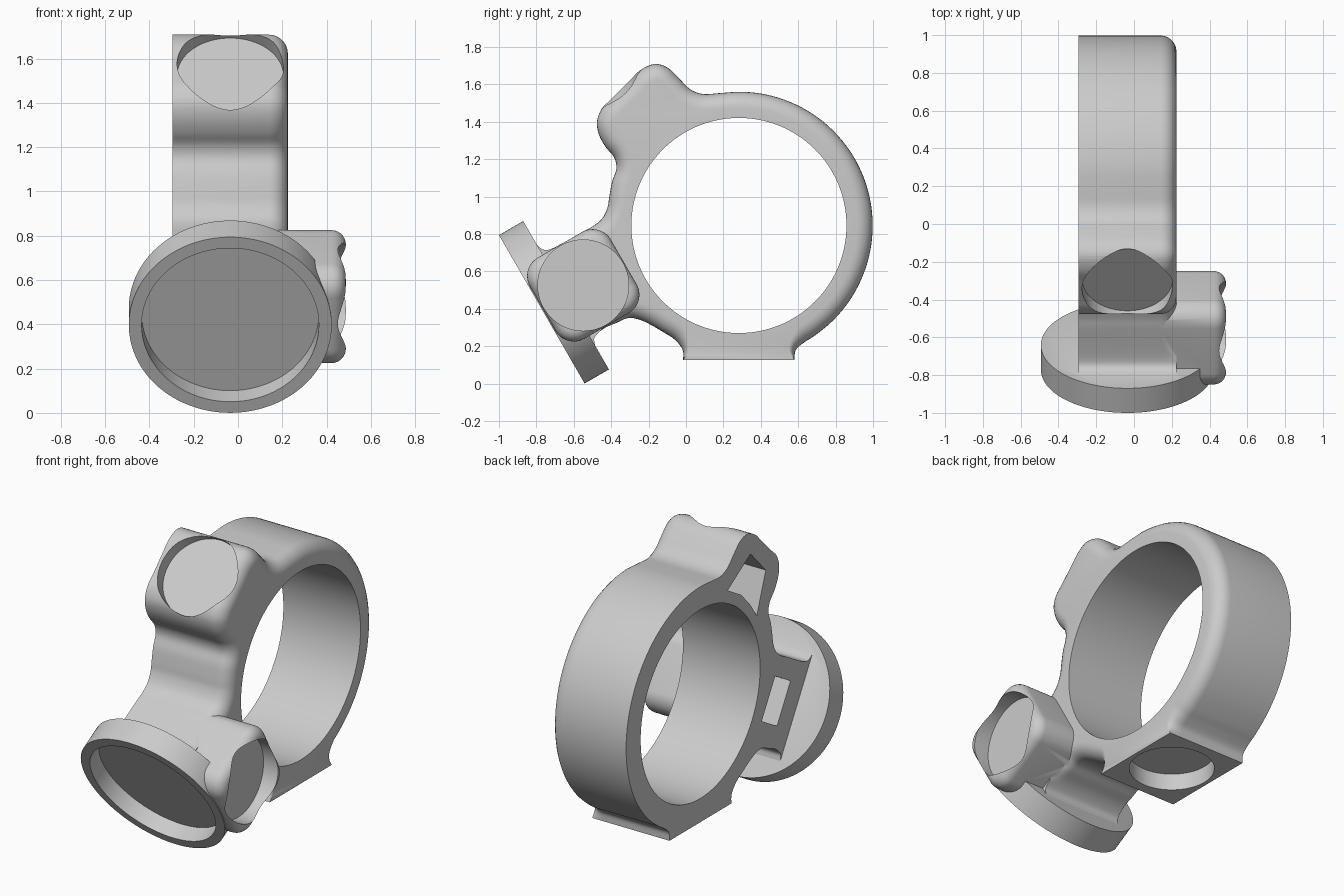
import bpy, bmesh, math
from mathutils import Vector

if "Cube" in bpy.data.objects:
    bpy.data.objects.remove(bpy.data.objects["Cube"], do_unlink=True)

SHADE = (0.6, 0.6, 0.6, 1)
grey = bpy.data.materials.new("plain_grey")
grey.use_nodes = True
grey.diffuse_color = SHADE
grey.node_tree.nodes["Principled BSDF"].inputs["Base Color"].default_value = SHADE

MID_X = -0.035                      # middle of the band's width
LEFT, RIGHT = -0.295, 0.225         # flat side and rounded side of the band
RING_Y, RING_Z, RING_R, BORE_R = 0.283, 0.845, 0.715, 0.575
CUP_Y, CUP_Z = -0.771, 0.397        # middle of the front cup's face
AXIS = Vector((0, math.cos(math.radians(30)), 0.5))


def tilt(u, v):
    """Point in the side plane, u along the cup axis and v across it."""
    return (CUP_Y + AXIS.y * u - AXIS.z * v, CUP_Z + AXIS.z * u + AXIS.y * v)


def smooth_path(points, steps=4):
    """Catmull-Rom curve through the points."""
    p = [Vector(q) for q in points]
    p = [2 * p[0] - p[1]] + p + [2 * p[-1] - p[-2]]
    out = []
    for a, b, c, d in zip(p, p[1:], p[2:], p[3:]):
        for k in range(steps):
            t = k / steps
            out.append(0.5 * (2 * b + (c - a) * t + (2 * a - 5 * b + 4 * c - d) * t * t
                              + (3 * b - a - 3 * c + d) * t ** 3))
    return out + [p[-2]]


def make_object(name, bm):
    bmesh.ops.recalc_face_normals(bm, faces=bm.faces)
    if bm.calc_volume(signed=True) < 0:
        bmesh.ops.reverse_faces(bm, faces=bm.faces)
    mesh = bpy.data.meshes.new(name)
    bm.to_mesh(mesh)
    bm.free()
    obj = bpy.data.objects.new(name, mesh)
    bpy.context.collection.objects.link(obj)
    mesh.materials.append(grey)
    return obj


def prism(name, outline, x0, x1, r=0.0, weight=lambda p: 1.0):
    """Extrude a side outline along x, rounding the x1 rim by r."""
    pts = [Vector(p) for p in outline]
    n = len(pts)
    area = sum(pts[i - 1].x * pts[i].y - pts[i - 1].y * pts[i].x for i in range(n))
    normals = []
    for i in range(n):
        t = (pts[(i + 1) % n] - pts[i - 1]).normalized()
        normals.append(Vector((-t.y, t.x)) * (1 if area > 0 else -1))
    sections = [(x0, 0.0)]
    steps = 7 if r else 0
    for k in range(steps + 1):
        a = math.pi / 2 * k / max(steps, 1)
        sections.append((x1 - r + r * math.sin(a), r * (1 - math.cos(a))))
    bm = bmesh.new()
    rows = []
    for x, inset in sections:
        row = []
        for p, m in zip(pts, normals):
            q = p + m * inset * weight(p)
            row.append(bm.verts.new((x, q.x, q.y)))
        rows.append(row)
    for lo, hi in zip(rows, rows[1:]):
        for i in range(n):
            bm.faces.new((lo[i - 1], lo[i], hi[i], hi[i - 1]))
    bm.faces.new(rows[0])
    bm.faces.new(rows[-1])
    return make_object(name, bm)


def cylinder(name, start, direction, length, radius, sides=96):
    bm = bmesh.new()
    bmesh.ops.create_cone(bm, cap_ends=True, segments=sides, radius1=radius,
                          radius2=radius, depth=length)
    obj = make_object(name, bm)
    d = Vector(direction).normalized()
    obj.rotation_euler = d.to_track_quat('Z', 'Y').to_euler()
    obj.location = Vector(start) + d * length / 2
    return obj


def rim_weight(p):
    """Rounding fades out at the foot and where the neck meets the cup."""
    u = (p.x - CUP_Y) * AXIS.y + (p.y - CUP_Z) * AXIS.z
    foot = min(1, max(0, (p.y - 0.13) / 0.1))
    return foot * min(1, max(0, (u - 0.22) / 0.15))


# Band outline: underside from the foot to the cup
lower = smooth_path([(-.015, .125), (-.018, .18), (-.06, .235), (-.125, .277), (-.19, .315),
                     (-.25, .342), (-.31, .35), (-.37, .325), tilt(.25, -.255),
                     tilt(.2, -.26), tilt(.165, -.275), tilt(.15, -.31)])
# Upper side: cup, neck, tilted block, ring, foot
ring_arc = [(RING_Y + RING_R * math.cos(math.radians(a)), RING_Z + RING_R * math.sin(math.radians(a)))
            for a in range(98, -56, -9)]
upper = smooth_path([tilt(.15, .31), tilt(.165, .275), tilt(.2, .255), tilt(.3, .25),
                     tilt(.4, .25), (-.5, .84), (-.45, .88), (-.42, .94), (-.41, 1.0),
                     (-.395, 1.08), (-.372, 1.15), (-.385, 1.21), (-.43, 1.265), (-.465, 1.33),
                     (-.476, 1.4), (-.45, 1.47), (-.4, 1.52), (-.35, 1.57), (-.3, 1.62),
                     (-.245, 1.675), (-.17, 1.708), (-.1, 1.69), (-.04, 1.635), (.02, 1.575),
                     (.09, 1.548)] + ring_arc + [(.635, .222), (.587, .18), (.58, .125)])
outline = lower + [Vector(tilt(.12, -.31)), Vector(tilt(.12, .31))] + upper
band = prism("ring_band", outline, LEFT, RIGHT, 0.085, rim_weight)

# Front cup and side knob
cup = cylinder("front_cup", (MID_X, CUP_Y, CUP_Z), AXIS, 0.15, 0.458, 128)
half, corner = 0.25, 0.113
square = []
for q, (su, sv) in enumerate(((1, 1), (-1, 1), (-1, -1), (1, -1))):
    for k in range(13):
        a = math.radians(90 * q + 7.5 * k)
        square.append(tilt(0.256 + su * (half - corner) + corner * math.cos(a),
                           sv * (half - corner) + corner * math.sin(a)))
knob = prism("side_knob", square, -0.1, 0.487, 0.065)

# Cutters: bore, round pockets and the slots in the flat side
knob_y, knob_z = tilt(0.256, 0)
face_out = Vector((0, -1, 1)).normalized()
block_face = Vector((MID_X, -0.343, 1.576))
cutters = [
    cylinder("bore_cutter", (-1, RING_Y, RING_Z), (1, 0, 0), 2, BORE_R, 160),
    cylinder("cup_cutter", Vector((MID_X, CUP_Y, CUP_Z)) - AXIS * 0.1, AXIS, 0.2, 0.4, 128),
    cylinder("knob_cutter", (0.387, knob_y, knob_z), (1, 0, 0), 0.3, 0.243),
    cylinder("block_cutter", block_face - face_out * 0.075, face_out, 0.3, 0.24),
    cylinder("foot_cutter", (MID_X, RING_Y, 0), (0, 0, 1), 0.225, 0.235),
    prism("neck_slot_cutter", [tilt(.29, -.13), tilt(.46, -.13), tilt(.46, .13), tilt(.29, .13)],
          LEFT - 0.1, 0.1),
    prism("block_slot_cutter", [(-.2, 1.575), (-.347, 1.42), (-.26, 1.175), (-.2, 1.263),
                                (-.11, 1.36), (.02, 1.436)], LEFT - 0.1, 0.1),
]

# Join the solids, then cut
for part, operation in [(cup, 'UNION'), (knob, 'UNION')] + [(c, 'DIFFERENCE') for c in cutters]:
    mod = band.modifiers.new(part.name, 'BOOLEAN')
    mod.operation, mod.solver, mod.object = operation, 'EXACT', part
    mod.use_self = operation == 'UNION'
bpy.context.view_layer.update()
graph = bpy.context.evaluated_depsgraph_get()
result = bpy.data.meshes.new_from_object(band.evaluated_get(graph))
band.modifiers.clear()
band.data = result
for part in [cup, knob] + cutters:
    bpy.data.objects.remove(part, do_unlink=True)
result.materials.clear()
result.materials.append(grey)

bpy.ops.object.select_all(action='DESELECT')
band.select_set(True)
bpy.context.view_layer.objects.active = band
bpy.ops.object.shade_smooth_by_angle(angle=math.radians(30))
